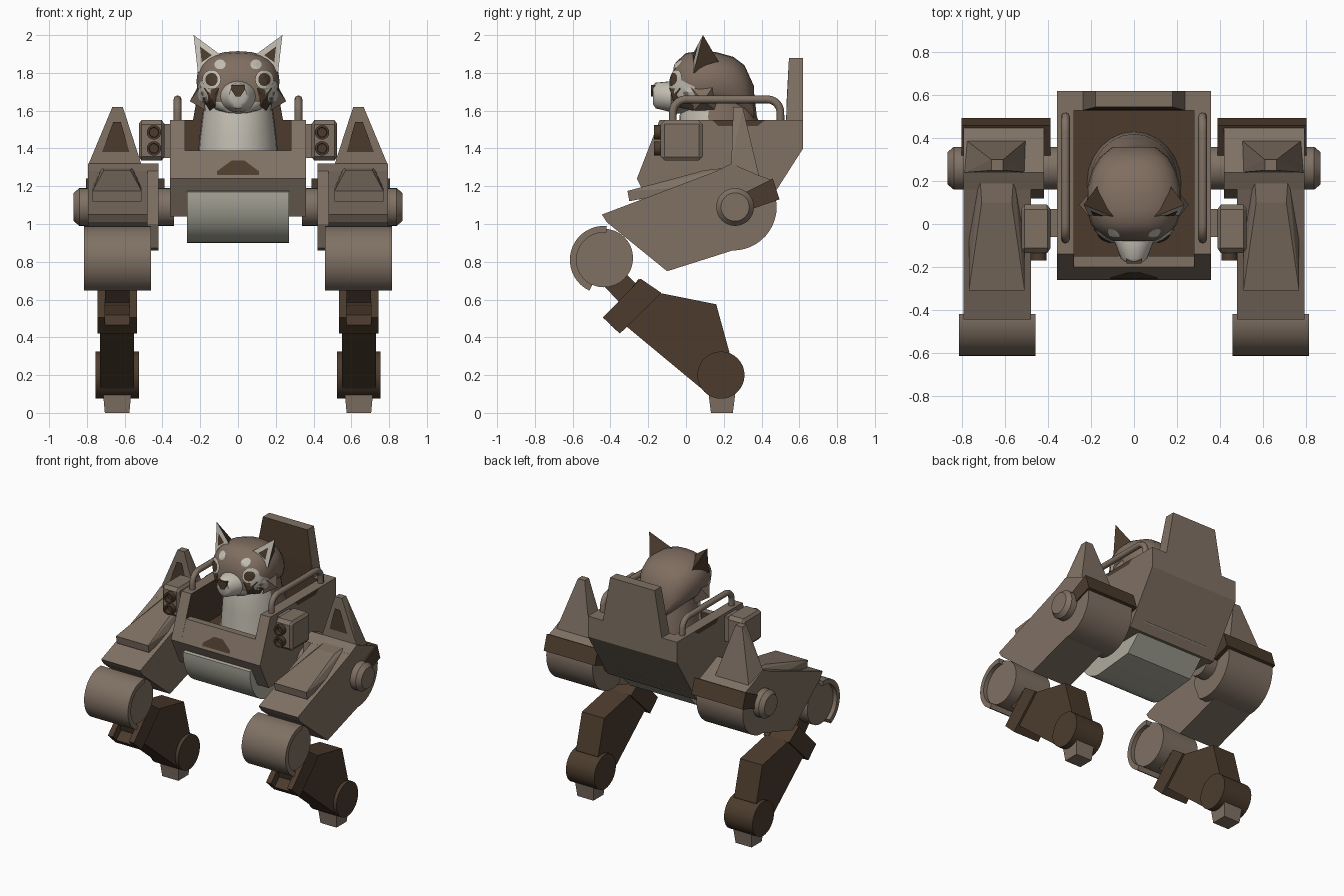
import bpy, bmesh, math
from mathutils import Vector
from mathutils.bvhtree import BVHTree

if "Cube" in bpy.data.objects:
    bpy.data.objects.remove(bpy.data.objects["Cube"])


def material(name, rgb):
    m = bpy.data.materials.new(name)
    m.diffuse_color = (*rgb, 1)
    m.use_nodes = True
    m.node_tree.nodes["Principled BSDF"].inputs["Base Color"].default_value = m.diffuse_color
    return m


TAUPE = material("taupe armour", (0.215, 0.165, 0.127))
BROWN = material("dark brown", (0.072, 0.044, 0.026))
BELLY = material("grey cream", (0.42, 0.41, 0.34))
FUR = material("fur taupe", (0.215, 0.155, 0.118))
CREAM = material("cream fur", (0.55, 0.52, 0.45))


def finish(name, bm, mats, rule=None, smooth=None):
    """Turn a bmesh into an object; rule(face) gives the material slot."""
    bmesh.ops.recalc_face_normals(bm, faces=bm.faces)
    bm.normal_update()
    if rule:
        for f in bm.faces:
            f.material_index = int(rule(f))
    me = bpy.data.meshes.new(name)
    bm.to_mesh(me)
    bm.free()
    ob = bpy.data.objects.new(name, me)
    bpy.context.collection.objects.link(ob)
    for m in mats:
        me.materials.append(m)
    if smooth:
        bpy.ops.object.select_all(action='DESELECT')
        ob.select_set(True)
        bpy.context.view_layer.objects.active = ob
        bpy.ops.object.shade_smooth_by_angle(angle=math.radians(smooth))
    return ob


def bridge(bm, rings):
    rows = [[bm.verts.new(p) for p in r] for r in rings]
    n = len(rows[0])
    for a, b in zip(rows, rows[1:]):
        for i in range(n):
            bm.faces.new((a[i], a[(i + 1) % n], b[(i + 1) % n], b[i]))
    bm.faces.new(rows[0])
    bm.faces.new(rows[-1])


def prism(name, pts, x0, x1, mat, rule=None, smooth=None):
    """Side profile (y, z) extruded along x."""
    bm = bmesh.new()
    bridge(bm, [[(x, y, z) for y, z in pts] for x in (x0, x1)])
    mats = mat if isinstance(mat, list) else [mat]
    return finish(name, bm, mats, rule, smooth)


def arc(cy, cz, r, a0, a1, n):
    steps = [math.radians(a0 + (a1 - a0) * i / n) for i in range(n + 1)]
    return [(cy + r * math.cos(a), cz + r * math.sin(a)) for a in steps]


def drum(name, cy, cz, stations, mat, n=32):
    """Round part along x from (x, radius) stations."""
    bm = bmesh.new()
    bridge(bm, [[(x, y, z) for y, z in arc(cy, cz, r, 0, 360 - 360 / n, n - 1)] for x, r in stations])
    return finish(name, bm, [mat], smooth=30)


def hull(name, pts, mats, rule=None):
    bm = bmesh.new()
    for p in pts:
        bm.verts.new(p)
    bmesh.ops.convex_hull(bm, input=bm.verts)
    return finish(name, bm, mats, rule)


def plate(name, pts, mat):
    bm = bmesh.new()
    bm.faces.new([bm.verts.new(p) for p in pts])
    return finish(name, bm, [mat])


def box(name, x, y, z, mat, bevel=0):
    ob = hull(name, [(a, b, c) for a in x for b in y for c in z], [mat])
    if bevel:
        mod = ob.modifiers.new("bevel", 'BEVEL')
        mod.width, mod.segments = bevel, 1
    return ob


def loft(name, rings, axis, mats, rule=None, n=24, e=0.85):
    """Rounded form along y (cz, rx, rz) or z (cy, rx, ry)."""
    bm, out = bmesh.new(), []
    for t, c, ra, rb in rings:
        row = []
        for i in range(n):
            a = 2 * math.pi * i / n
            ca, sa = math.cos(a), math.sin(a)
            u = ra * math.copysign(abs(ca) ** e, ca)
            v = c + rb * math.copysign(abs(sa) ** e, sa)
            row.append((u, t, v) if axis == 'y' else (u, v, t))
        out.append(row)
    bridge(bm, out)
    return finish(name, bm, mats, rule, 40)


# Cockpit tub: centre section and side walls with dark lining
tub = [(-.20, 1.39), (-.26, 1.24), (-.16, 1.04), (.39, 1.04), (.62, 1.40), (.62, 1.55),
       (.53, 1.55), (.53, 1.27), (-.15, 1.27), (-.15, 1.39)]
prism("cockpit_tub", tub, -.28, .28, [TAUPE, BROWN],
      lambda f: abs(f.normal.x) < .5 and f.calc_center_median().z > 1.25
      and -.17 < f.calc_center_median().y < .54)
wall = [(-.14, 1.55), (-.26, 1.24), (-.16, 1.04), (.39, 1.04), (.62, 1.40), (.62, 1.55)]
chevron = [(-.11, 1.26), (.11, 1.26), (.11, 1.28), (.035, 1.335), (-.035, 1.335), (-.11, 1.28)]
plate("front_chevron", [(x, -.264 + (z - 1.24) * .387, z) for x, z in chevron], BROWN)

# Rounded belly
belly = [(-.20, 1.18)] + [(-.04 + .21 * math.cos(a), 1.17 + .27 * math.sin(a))
                          for a in [math.pi + i * math.pi / 24 for i in range(13)]]
prism("belly", belly + [(.26, .93), (.43, 1.10), (.42, 1.18)], -.27, .27, BELLY, smooth=30)

# Backrest with dark front
hull("backrest", [(s * w, y, z) for s in (-1, 1) for w, z, y0 in ((.24, 1.54, .53), (.22, 1.64, .532), (.18, 1.88, .545))
                  for y in (y0, .62)], [TAUPE, BROWN], lambda f: f.normal.y < -.7)

for s, side in ((1, "left"), (-1, "right")):
    def N(part):
        return part + "_" + side

    prism(N("cockpit_wall"), wall, s * .28, s * .36, [TAUPE, BROWN], lambda f: f.normal.x * s < -.5)
    plate(N("side_mark"), [(s * .364, y, z) for y, z in ((.14, 1.55), (.17, 1.52), (.38, 1.52), (.42, 1.55))], BROWN)

    # Grab rail
    cu = bpy.data.curves.new(N("grab_rail"), 'CURVE')
    cu.dimensions, cu.bevel_depth, cu.bevel_resolution = '3D', .021, 2
    cu.use_fill_caps = True
    path = [(-.07, 1.53), (-.07, 1.58)] + arc(0, 1.59, .07, 170, 90, 5) + arc(.43, 1.59, .07, 90, 10, 5) + [(.50, 1.53)]
    sp = cu.splines.new('POLY')
    sp.points.add(len(path) - 1)
    for p, (y, z) in zip(sp.points, path):
        p.co = (s * .32, y, z, 1)
    cu.materials.append(TAUPE)
    bpy.context.collection.objects.link(bpy.data.objects.new(N("grab_rail"), cu))

    # Launcher box with two barrels
    box(N("launcher"), (s * .39, s * .525), (-.135, .09), (1.335, 1.55), TAUPE, .02)
    box(N("launcher_mount"), (s * .35, s * .40), (-.06, .07), (1.35, 1.53), TAUPE)
    for i, z in enumerate((1.40, 1.485)):
        bm = bmesh.new()
        circles = [(y, r) for y, r in ((-.12, .038), (-.17, .038), (-.17, .026), (-.14, .024))]
        bridge(bm, [[(s * .445 + r * math.cos(k * math.pi / 8), y, z + r * math.sin(k * math.pi / 8))
                     for k in range(16)] for y, r in circles])
        finish(N("barrel_%d" % i), bm, [BROWN], smooth=30)

    # Hip axle and rounded hip housing
    drum(N("hip_axle"), .26, 1.09, [(s * x, r) for x, r in ((.34, .1), (.84, .1), (.87, .075))], TAUPE)
    prism(N("hip_housing"), arc(.25, 1.09, .23, -110, 10, 14) + [(.46, 1.23), (.38, 1.26), (.24, 1.32), (.16, 1.28), (.12, 1.0)],
          s * .42, s * .795, TAUPE, smooth=25)
    prism(N("hip_band"), [(.30, 1.16), (.46, 1.24), (.495, 1.13), (.35, 1.08)], s * .39, s * .805, BROWN)

    # Thigh, raised hood and tall fin
    prism(N("thigh"), [(-.445, 1.05), (.24, 1.31), (.40, 1.15), (.31, .88), (-.10, .75), (-.42, 1.01)], s * .48, s * .795, TAUPE)
    hull(N("thigh_hood"), [(s * x, y, z) for x, y, z in (
        (.51, -.31, 1.175), (.77, -.31, 1.175), (.51, -.30, 1.12), (.77, -.30, 1.12), (.57, .10, 1.285), (.71, .10, 1.285),
        (.56, .24, 1.30), (.72, .24, 1.30), (.51, .1, 1.2), (.77, .1, 1.2))], [TAUPE])
    hull(N("fin"), [(s * x, y, z) for x, y, z in (
        (.49, .24, 1.25), (.795, .24, 1.25), (.49, .40, 1.20), (.795, .40, 1.20),
        (.525, .24, 1.32), (.79, .24, 1.32),
        (.61, .25, 1.62), (.665, .25, 1.62), (.61, .30, 1.62), (.665, .30, 1.62))], [TAUPE])
    plate(N("fin_inset"), [(s * x, .236, z) for x, z in ((.575, 1.38), (.72, 1.38), (.66, 1.54), (.62, 1.54))], BROWN)

    # Knee drum inside a partial shell
    drum(N("knee"), -.435, .82, [(s * .49, .155), (s * .785, .155)], TAUPE)
    prism(N("knee_shell"), arc(-.435, .81, .18, 85, 245, 18) + arc(-.435, .81, .145, 245, 85, 18),
          s * .46, s * .815, TAUPE, smooth=30)

    # Shin with open front socket, strut, ankle and foot
    prism(N("knee_strut"), [(-.46, .70), (-.33, .56), (-.24, .66), (-.34, .76)], s * .575, s * .705, BROWN)
    prism(N("shin"), [(-.25, .71), (-.14, .635), (.16, .575), (.23, .32), (.08, .13), (-.33, .47), (-.36, .57)],
          s * .55, s * .73, BROWN)
    socket = [(-.44, .505), (-.35, .42), (-.13, .635), (-.24, .71)]
    for k, (a, b) in enumerate(((.535, .575), (.705, .745))):
        prism(N("socket_cheek_%d" % k), socket, s * a, s * b, BROWN)
    prism(N("socket_lip"), [(-.40, .465), (-.35, .42), (-.25, .52), (-.30, .56)], s * .57, s * .71, BROWN)
    drum(N("ankle"), .185, .2, [(s * .525, .125), (s * .755, .125)], BROWN)
    hull(N("foot"), [(s * (.64 + a * w), .19 + b * d, z) for a in (-1, 1) for b in (-1, 1)
                     for w, d, z in ((.065, .058, 0), (.075, .072, .11))], [TAUPE])

# Pilot animal: torso with pale bib, and head
loft("pilot_torso", [(1.27, .19, .22, .24), (1.45, .19, .205, .23), (1.57, .17, .19, .205), (1.70, .18, .17, .18)],
     'z', [FUR, CREAM], lambda f: f.normal.y < -.25, e=1)
head = loft("pilot_head", [(-.08, 1.69, .10, .08), (-.055, 1.72, .155, .135), (0, 1.745, .20, .16), (.07, 1.755, .22, .16),
                           (.16, 1.755, .22, .155), (.25, 1.735, .195, .15), (.31, 1.70, .16, .14), (.36, 1.63, .10, .10)],
            'y', [FUR, CREAM], lambda f: f.calc_center_median().z < 1.645 and f.calc_center_median().y < .1)
loft("muzzle", [(-.175, 1.685, .045, .05), (-.16, 1.68, .062, .068), (-.09, 1.675, .088, .08), (0, 1.675, .13, .09)],
     'y', [CREAM], e=1)
hull("nose", [(x, y, z) for y in (-.185, -.15) for x, z in ((-.035, 1.735), (.035, 1.735), (.036, 1.71), (-.036, 1.71), (.012, 1.675), (-.012, 1.675))],
     [BROWN])

# Face markings laid onto the head surface
bm = bmesh.new()
bm.from_mesh(head.data)
tree = BVHTree.FromBMesh(bm)
bm.free()


def marking(name, cx, cz, pts, mat, lift):
    bm = bmesh.new()

    def drop(x, z):
        hit = tree.ray_cast(Vector((x, -1, z)), Vector((0, 1, 0)))[0]
        return bm.verts.new((x, (hit.y if hit else .05) - lift, z))
    c = drop(cx, cz)
    rows = [[drop(cx + (x - cx) * k, cz + (z - cz) * k) for x, z in pts] for k in (.5, 1)]
    n = len(pts)
    for i in range(n):
        j = (i + 1) % n
        bm.faces.new((c, rows[0][i], rows[0][j]))
        bm.faces.new((rows[0][i], rows[1][i], rows[1][j], rows[0][j]))
    finish(name, bm, [mat])


def oval(cx, cz, rx, rz, n=14):
    return [(cx + rx * math.cos(2 * math.pi * i / n), cz + rz * math.sin(2 * math.pi * i / n)) for i in range(n)]


for s, side in ((1, "left"), (-1, "right")):
    marking("brow_" + side, s * .095, 1.845, oval(s * .095, 1.845, .03, .026), CREAM, .006)
    marking("cheek_" + side, s * .18, 1.70, oval(s * .18, 1.70, .035, .06), CREAM, .005)
    marking("tear_stripe_" + side, s * .14, 1.66, [(s * x, z) for x, z in
            ((.10, 1.72), (.18, 1.72), (.175, 1.64), (.15, 1.60), (.12, 1.62))], BROWN, .009)
    marking("eye_ring_" + side, s * .14, 1.765, oval(s * .14, 1.765, .05, .052), CREAM, .012)
    marking("eye_" + side, s * .14, 1.765, oval(s * .14, 1.765, .033, .035), BROWN, .018)
    # Ear with pale front and dark inner mark, and a cheek tuft
    tip, out, inn, back = [Vector((s * x, y, z)) for x, y, z in
                           ((.235, .09, 2.0), (.212, .04, 1.80), (.085, .03, 1.89), (.16, .19, 1.83))]
    hull("ear_" + side, [tip, out, inn, back], [BROWN, CREAM], lambda f: f.normal.y < -.4)
    mid = (tip + out + inn) / 3
    plate("ear_mark_" + side, [mid + (p - mid) * .42 + Vector((0, -.007, 0)) for p in (tip, out, inn)], BROWN)
    hull("cheek_tuft_" + side, [(s * x, y, z) for x, y, z in
         ((.255, .09, 1.65), (.20, .02, 1.73), (.20, .16, 1.75), (.17, .04, 1.60), (.17, .16, 1.60))], [FUR])
